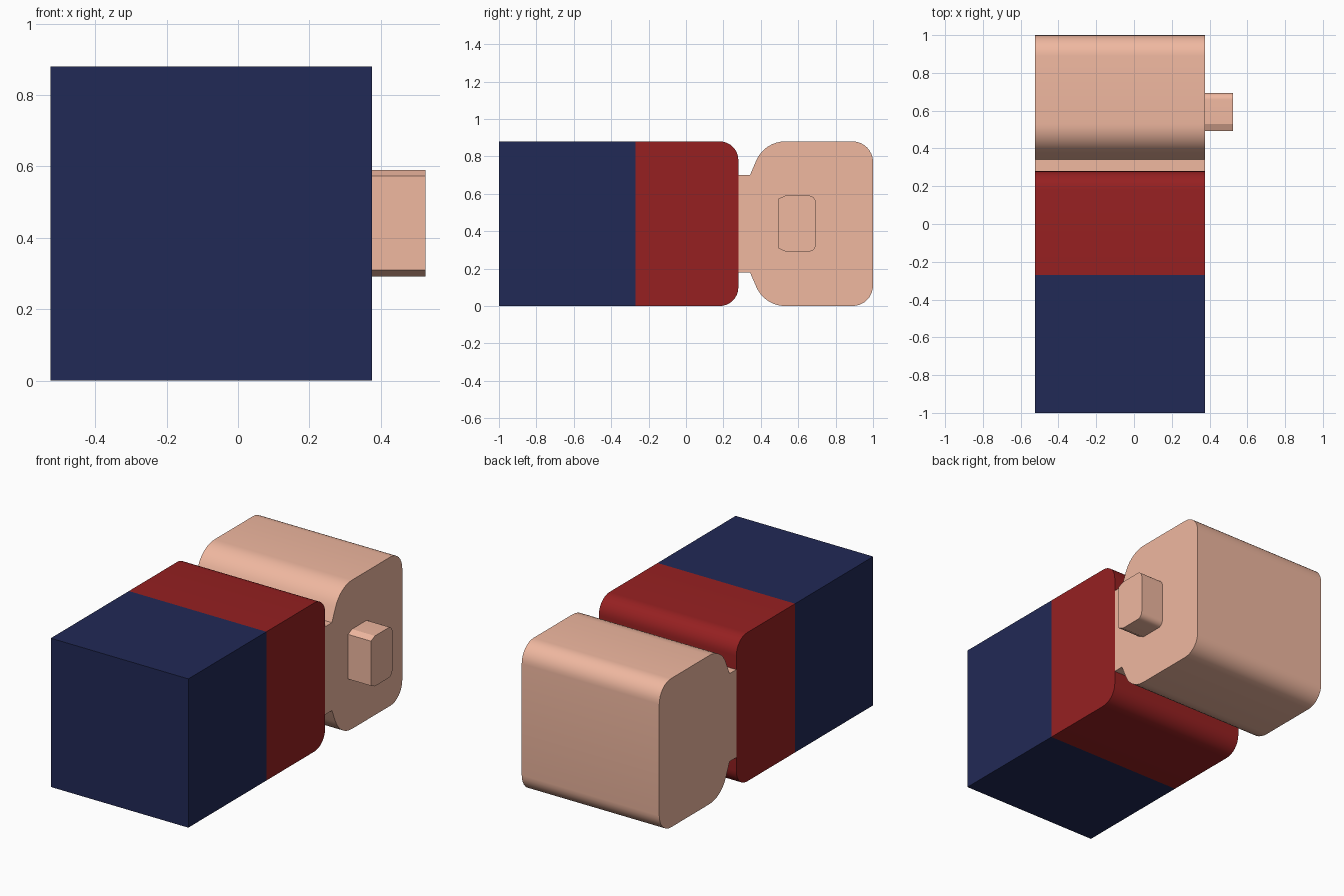
import bpy, bmesh, math
from mathutils import Vector

if "Cube" in bpy.data.objects:
    bpy.data.objects.remove(bpy.data.objects["Cube"])

X0, X1 = -0.525, 0.375   # side faces shared by sleeve, cuff and hand
H = 0.88                 # overall height


def material(name, rgb):
    m = bpy.data.materials.new(name)
    m.diffuse_color = (*rgb, 1)
    m.use_nodes = True
    m.node_tree.nodes["Principled BSDF"].inputs["Base Color"].default_value = m.diffuse_color
    return m


def rounded(corners, steps=8):
    """Turn (y, z, tangent length) corners into an outline with true arcs."""
    out = []
    for i, (y, z, t) in enumerate(corners):
        p = Vector((y, z))
        if t == 0:
            out.append(p)
            continue
        d1 = (Vector(corners[i - 1][:2]) - p).normalized()
        d2 = (Vector(corners[(i + 1) % len(corners)][:2]) - p).normalized()
        half = d1.angle(d2) / 2
        c = p + (d1 + d2).normalized() * (t / math.cos(half))
        r = t * math.tan(half)
        a, b = (p + d1 * t - c).normalized(), (p + d2 * t - c).normalized()
        out += [c + a.slerp(b, k / steps) * r for k in range(steps + 1)]
    return out


def mirrored(upper, mid):
    """Complete an upper half outline with its reflection below z = mid."""
    return upper + [(y, 2 * mid - z, t) for y, z, t in reversed(upper)]


def extrude_part(name, corners, x0, x1, mat):
    bm = bmesh.new()
    face = bm.faces.new([bm.verts.new((x0, p.x, p.y)) for p in rounded(corners)])
    ext = bmesh.ops.extrude_face_region(bm, geom=[face], use_keep_orig=True)["geom"]
    moved = [v for v in ext if isinstance(v, bmesh.types.BMVert)]
    bmesh.ops.translate(bm, verts=moved, vec=(x1 - x0, 0, 0))
    bmesh.ops.recalc_face_normals(bm, faces=bm.faces)
    me = bpy.data.meshes.new(name)
    bm.to_mesh(me)
    bm.free()
    me.shade_smooth()
    me.set_sharp_from_angle(angle=math.radians(24))
    me.materials.append(mat)
    ob = bpy.data.objects.new(name, me)
    bpy.context.collection.objects.link(ob)
    return ob


navy = material("navy_cloth", (0.0152, 0.0222, 0.093))
red = material("red_cloth", (0.305, 0.0144, 0.0152))
skin = material("skin", (0.87, 0.479, 0.352))

# Sleeve block
extrude_part("sleeve", mirrored([(-1, H, 0), (-0.27, H, 0)], H / 2), X0, X1, navy)

# Cuff with rounded wrist-side edges
extrude_part("cuff", mirrored([(-0.27, H, 0), (0.28, H, 0.1)], H / 2), X0, X1, red)

# Wrist and fist in one profile
fist = [(0.28, 0.70, 0), (0.342, 0.70, 0), (0.42, H, 0.11), (1, H, 0.11)]
extrude_part("fist", mirrored(fist, H / 2), X0, X1, skin)

# Thumb on the right side: chamfered at the front, rounded at the back
thumb = [(0.493, 0.573, 0), (0.53, 0.59, 0), (0.693, 0.59, 0.035)]
extrude_part("thumb", mirrored(thumb, 0.441), X1, 0.525, skin)
